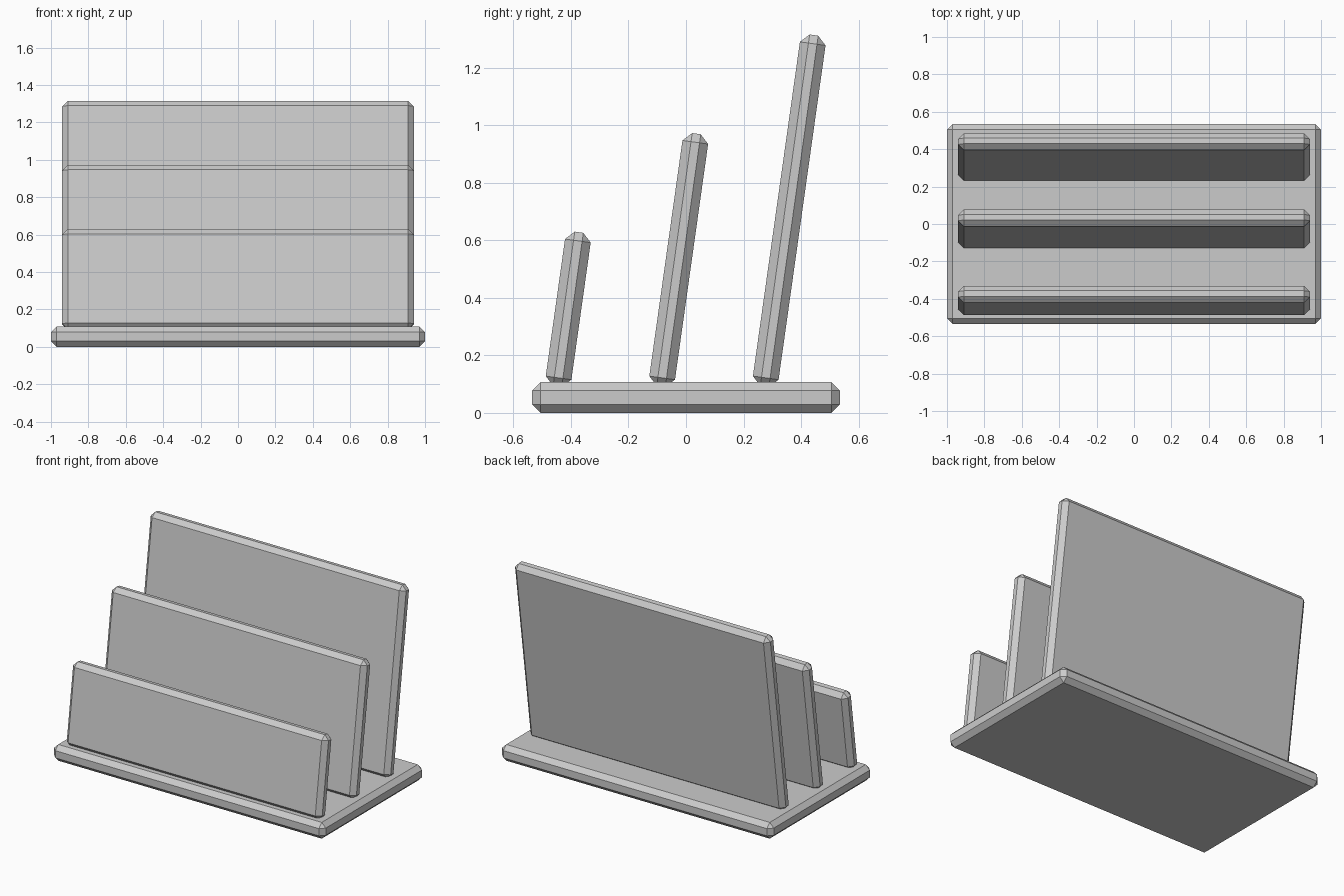
import bpy
import math

cube = bpy.data.objects.get("Cube")
if cube:
    bpy.data.objects.remove(cube, do_unlink=True)

grey = bpy.data.materials.new("light_grey")
grey.use_nodes = True
grey.diffuse_color = (0.6, 0.6, 0.6, 1)
grey.node_tree.nodes["Principled BSDF"].inputs["Base Color"].default_value = grey.diffuse_color


def chamfered_slab(name, size, bottom, tilt=0.0):
    """Box resting on the point 'bottom', leaning back by 'tilt', with flat chamfered edges."""
    bpy.ops.mesh.primitive_cube_add(size=1)
    slab = bpy.context.object
    slab.name = slab.data.name = name
    for v in slab.data.vertices:
        v.co.z += 0.5
        v.co = [c * s for c, s in zip(v.co, size)]
    slab.location = bottom
    slab.rotation_euler.x = -tilt
    bevel = slab.modifiers.new("chamfer", 'BEVEL')
    bevel.width = 0.03
    bevel.segments = 1
    bevel.limit_method = 'NONE'
    slab.data.materials.append(grey)
    return slab


# Base plate
chamfered_slab("base", (2.0, 1.07, 0.108), (0, 0, 0))

# Three leaning dividers, taller toward the back, set slightly into the base
for i, name in enumerate(("front_divider", "middle_divider", "back_divider")):
    chamfered_slab(name, (1.88, 0.09, 0.541 + 0.346 * i),
                   (0, -0.447 + 0.36 * i, 0.092), math.radians(8))
